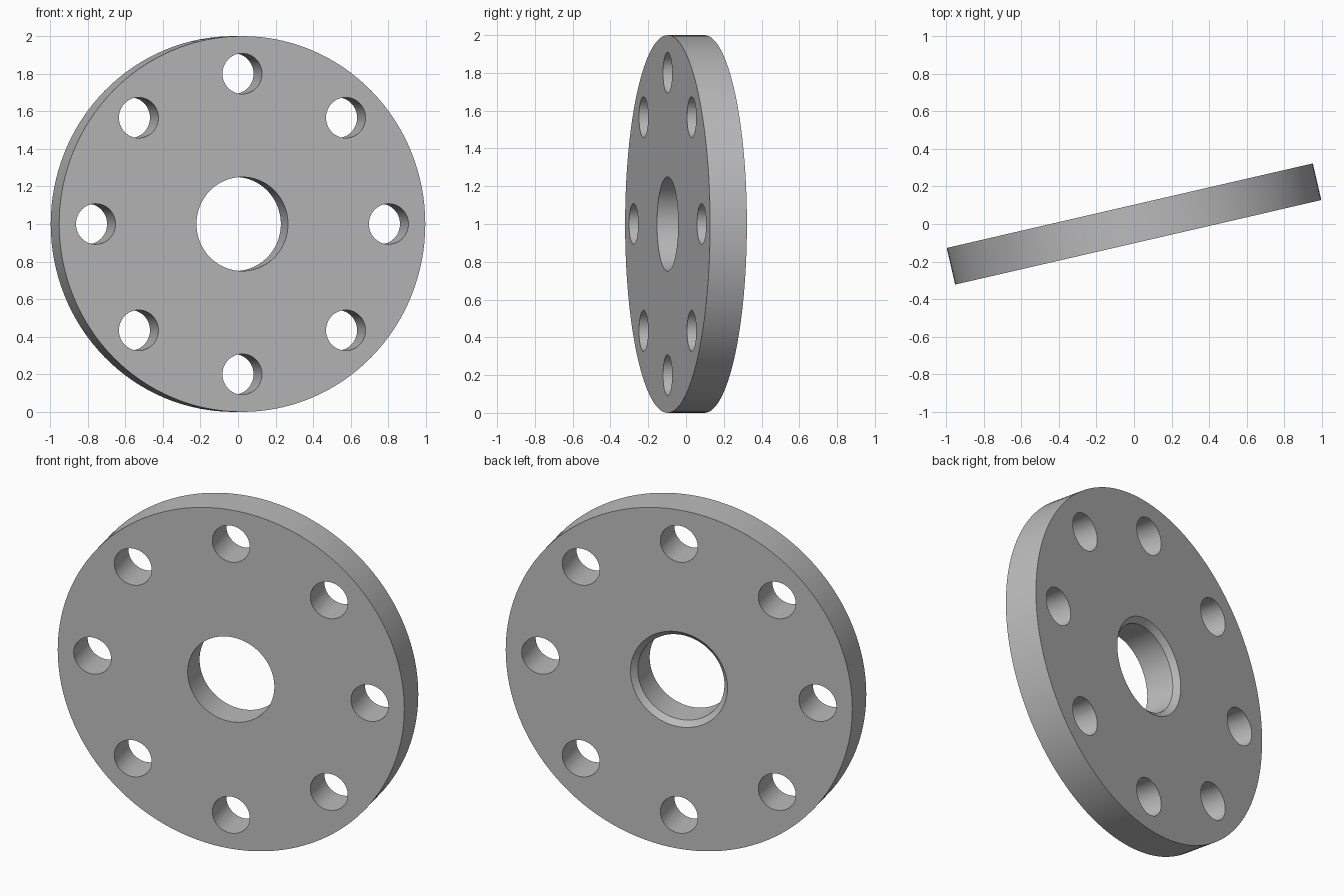
import bpy
import bmesh
from math import cos, sin, pi, radians
from mathutils import Matrix, Vector

RADIUS = 1.0
HALF = 0.1            # half the plate thickness
BORE = 0.25
CHAMFER = 0.03
BOLT_CIRCLE = 0.8
BOLT_RADIUS = 0.108
BOLTS = 8

cube = bpy.data.objects.get("Cube")
if cube:
    bpy.data.objects.remove(cube, do_unlink=True)


def make_material(name, colour):
    mat = bpy.data.materials.new(name)
    mat.use_nodes = True
    mat.diffuse_color = colour
    mat.node_tree.nodes["Principled BSDF"].inputs["Base Color"].default_value = colour
    return mat


def make_object(name, bm):
    bmesh.ops.recalc_face_normals(bm, faces=bm.faces)
    mesh = bpy.data.meshes.new(name)
    bm.to_mesh(mesh)
    bm.free()
    obj = bpy.data.objects.new(name, mesh)
    bpy.context.collection.objects.link(obj)
    return obj


# Disc with a centre bore, chamfered on the back, revolved from its section
section = [(BORE, HALF), (RADIUS, HALF), (RADIUS, -HALF),
           (BORE + CHAMFER, -HALF), (BORE, CHAMFER - HALF)]
bm = bmesh.new()
verts = [bm.verts.new((r, 0, z)) for r, z in section]
edges = [bm.edges.new((verts[i], verts[(i + 1) % len(verts)])) for i in range(len(verts))]
bmesh.ops.spin(bm, geom=verts + edges, cent=(0, 0, 0), axis=(0, 0, 1),
               angle=2 * pi, steps=128, use_merge=True)
bmesh.ops.remove_doubles(bm, verts=bm.verts, dist=0.0001)
flange = make_object("flange_disc", bm)
flange.data.materials.append(make_material("plain grey", (0.5, 0.5, 0.5, 1)))

# Ring of bolt holes
bm = bmesh.new()
for i in range(BOLTS):
    a = 2 * pi * i / BOLTS
    spot = Vector((cos(a), sin(a), 0)) * BOLT_CIRCLE
    bmesh.ops.create_cone(bm, cap_ends=True, segments=48, radius1=BOLT_RADIUS,
                          radius2=BOLT_RADIUS, depth=4 * HALF,
                          matrix=Matrix.Translation(spot))
cutter = make_object("bolt_hole_cutter", bm)
cutter.hide_render = True

bpy.ops.object.select_all(action='DESELECT')
flange.select_set(True)
bpy.context.view_layer.objects.active = flange
cut = flange.modifiers.new("bolt_holes", 'BOOLEAN')
cut.operation = 'DIFFERENCE'
cut.solver = 'EXACT'
cut.object = cutter
bpy.ops.object.modifier_apply(modifier=cut.name)
bpy.data.objects.remove(cutter, do_unlink=True)

# Stand the disc on its rim, turned slightly about the vertical
bpy.ops.object.shade_smooth_by_angle(angle=radians(30))
flange.rotation_euler = (radians(90), 0, radians(13))
flange.location = (0, 0, RADIUS)
